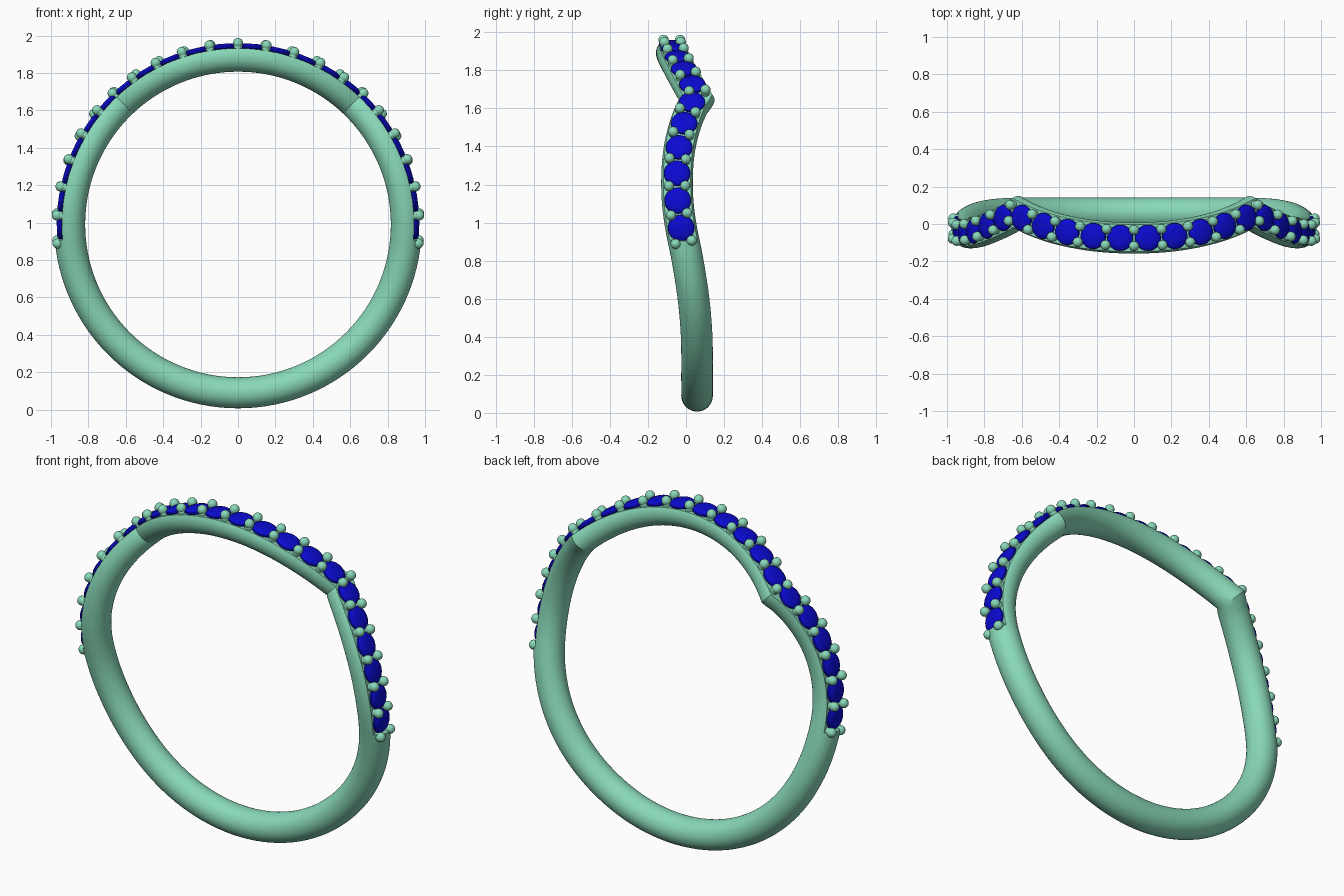
import bpy, bmesh
from math import sin, cos, pi, radians, sqrt
from mathutils import Vector, Matrix

if "Cube" in bpy.data.objects:
    bpy.data.objects.remove(bpy.data.objects["Cube"])

CZ, R, TUBE = 0.99, 0.9, 0.083     # ring centre height, centreline radius, tube radius
KINK, CUT_END = 43.5, 95.0         # angles from the top, in degrees
CUT = TUBE * 0.5                   # height of the flat stone seat above the centreline

# sideways wave of the band below the kink: (angle, y)
WAVE = [(KINK, .06), (48, .028), (56, -.010), (65, -.037), (74, -.047), (83, -.043),
        (91, -.026), (102, .008), (116, .040), (131, .056), (155, .058), (180, .058)]


def wave_y(deg):
    a = abs(deg)
    if a <= KINK:
        return -.075 + .135 * (a / KINK) ** 2.1
    n = len(WAVE)

    def slope(k):
        p, q = WAVE[max(k - 1, 0)], WAVE[min(k + 1, n - 1)]
        return 0 if k == n - 1 else (q[1] - p[1]) / (q[0] - p[0])
    i = max(k for k in range(n - 1) if WAVE[k][0] <= a)
    (x0, y0), (x1, y1) = WAVE[i], WAVE[i + 1]
    h = x1 - x0
    t = (a - x0) / h
    return (y0 * (2*t**3 - 3*t*t + 1) + slope(i) * h * (t**3 - 2*t*t + t)
            + y1 * (3*t*t - 2*t**3) + slope(i + 1) * h * (t**3 - t*t))


def point(deg, r=R):
    a = radians(deg)
    return Vector((r * sin(a), wave_y(deg), CZ + r * cos(a)))


def frame(deg):
    """Local axes: x along the band, y across, z outward."""
    out = Vector((sin(radians(deg)), 0, cos(radians(deg))))
    tan = (point(deg + .3) - point(deg - .3)).normalized()
    return Matrix((tan, out.cross(tan), out)).transposed().to_4x4()


def material(name, col):
    m = bpy.data.materials.new(name)
    m.diffuse_color = (*col, 1)
    m.use_nodes = True
    m.node_tree.nodes["Principled BSDF"].inputs["Base Color"].default_value = m.diffuse_color
    return m


def finish(bm, name, mat, angle=30):
    bmesh.ops.recalc_face_normals(bm, faces=bm.faces[:])
    me = bpy.data.meshes.new(name)
    bm.to_mesh(me)
    bm.free()
    ob = bpy.data.objects.new(name, me)
    bpy.context.collection.objects.link(ob)
    me.materials.append(mat)
    bpy.ops.object.select_all(action='DESELECT')
    ob.select_set(True)
    bpy.context.view_layer.objects.active = ob
    bpy.ops.object.shade_smooth_by_angle(angle=radians(angle))
    return ob


metal = material("mint_metal", (.25, .69, .48))
blue = material("blue_gem", (.003, .003, .64))

# band: round tube swept round the ring, mitred at the kinks, flat seat under the stones
half = ([(KINK * i / 18, True) for i in range(19)]
        + [(KINK + (CUT_END - KINK) * i / 24, True) for i in range(1, 25)]
        + [(CUT_END + (180 - CUT_END) * i / 30, False) for i in range(31)])
stations = half + [(-d, c) for d, c in reversed(half[1:-1])]
bm = bmesh.new()
rings = []
for deg, seat in stations:
    e = .25
    side = 1 if abs(deg) < 90 else -1
    s = (wave_y(abs(deg) + e * side * (-1 if abs(deg) <= KINK else 1)) - wave_y(deg)) / (R * radians(e))
    stretch = sqrt(1 + s * s)
    ring = []
    for k in range(48):
        a = 2 * pi * k / 48
        h = TUBE * cos(a)
        p = point(deg, R + (min(h, CUT) if seat else h))
        p.y += TUBE * sin(a) * stretch
        ring.append(bm.verts.new(p))
    rings.append(ring)
for i, ra in enumerate(rings):
    rb = rings[(i + 1) % len(rings)]
    for k in range(48):
        j = (k + 1) % 48
        bm.faces.new((ra[k], ra[j], rb[j], rb[k]))
bmesh.ops.remove_doubles(bm, verts=bm.verts[:], dist=1e-5)
finish(bm, "band", metal)

# even spacing of stones along the curved path
samples, length = [(0, 0)], 0
for i in range(1, 1001):
    d = i * .1
    length += (point(d, .955) - point(d - .1, .955)).length
    samples.append((length, d))
step = next(l for l, d in samples if d >= 91.1) / 10.5


def angle_at(u):
    d = next(d for l, d in samples if l >= abs(u) * step - 1e-9)
    return d if u >= 0 else -d


# stones: low round gems with a small crown and pavilion
PROFILE = [(.030, -.030), (.066, -.006), (.070, .000), (.068, .008), (.056, .017), (.036, .022)]
bm = bmesh.new()
for k in range(-11, 11):
    deg = angle_at(k + .5)
    m = Matrix.Translation(point(deg, .947)) @ frame(deg)
    loops = [[bm.verts.new(m @ Vector((r * cos(2*pi*i/24), r * sin(2*pi*i/24), z)))
              for i in range(24)] for r, z in PROFILE]
    for la, lb in zip(loops, loops[1:]):
        for i in range(24):
            j = (i + 1) % 24
            bm.faces.new((la[i], la[j], lb[j], lb[i]))
    bm.faces.new(loops[0])
    bm.faces.new(loops[-1])
finish(bm, "stones", blue)

# prongs: a pair of round-headed posts between neighbouring stones
bm = bmesh.new()
for k in range(-11, 12):
    deg = angle_at(k)
    base = Matrix.Translation(point(deg, .97)) @ frame(deg)
    for side in (-1, 1):
        m = base @ Matrix.Translation((0, side * .043, 0))
        bmesh.ops.create_uvsphere(bm, u_segments=16, v_segments=10, radius=.027, matrix=m)
        bmesh.ops.create_cone(bm, cap_ends=True, segments=16, radius1=.022, radius2=.022,
                              depth=.05, matrix=m @ Matrix.Translation((0, 0, -.027)))
finish(bm, "prongs", metal, 40)
